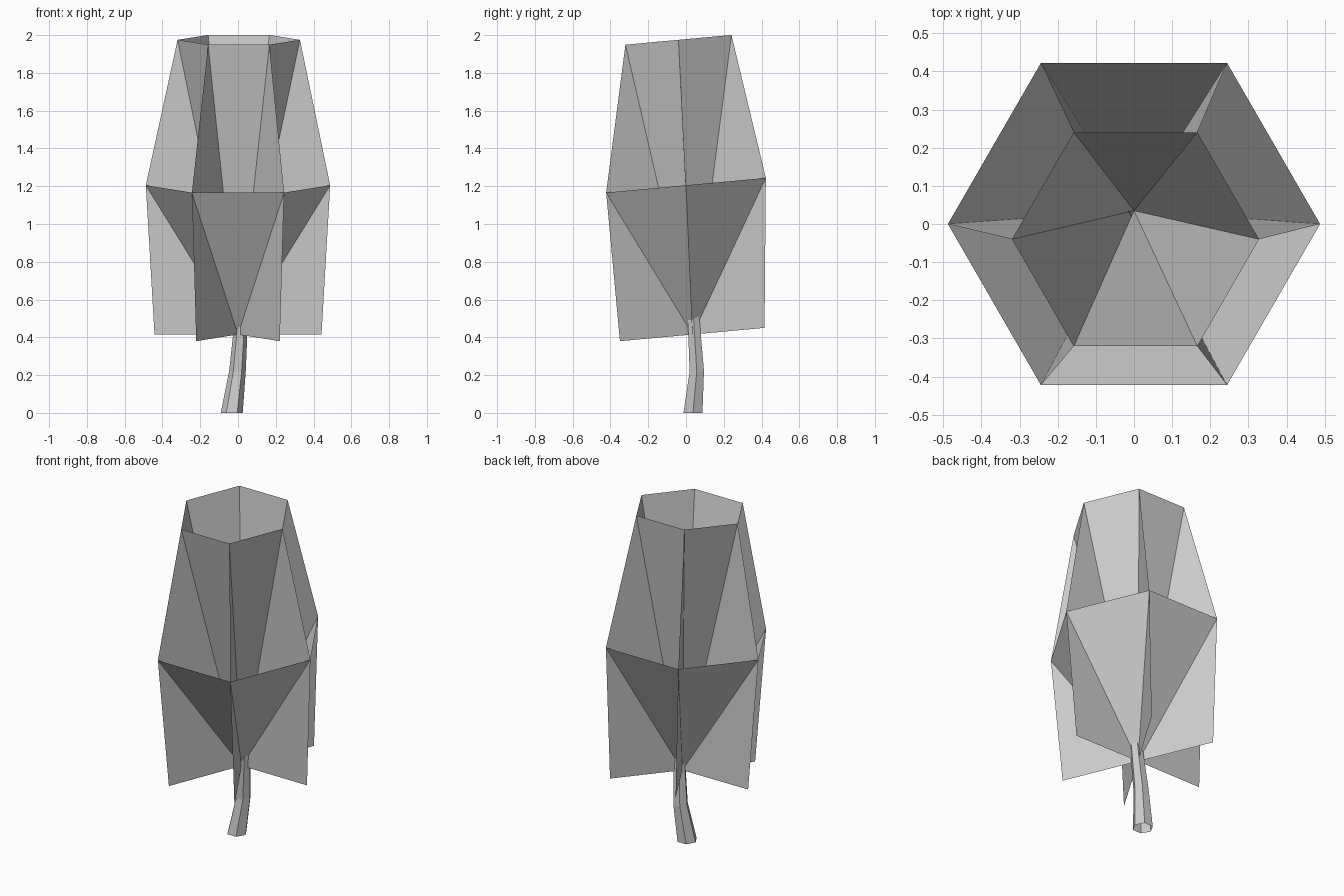
import bpy
from math import cos, sin, pi

if "Cube" in bpy.data.objects:
    bpy.data.objects.remove(bpy.data.objects["Cube"])


def ring(cx, cy, cz, r, slope):
    """Six points around a centre, tilted so z rises toward the back."""
    pts = []
    for i in range(6):
        a = i * pi / 3
        dy = r * sin(a)
        pts.append((cx + r * cos(a), cy + dy, cz + slope * dy))
    return pts


def add_mesh(name, verts, faces):
    me = bpy.data.meshes.new(name)
    me.from_pydata(verts, [], faces)
    me.update()
    ob = bpy.data.objects.new(name, me)
    bpy.context.collection.objects.link(ob)
    return ob


TILT = 0.092
apex = (0, 0.035, 0.415)
low = ring(0, 0.033, 0.415, 0.442, TILT)
mid = ring(0, 0, 1.205, 0.488, TILT)
top = ring(0.004, -0.04, 1.975, 0.324, TILT)
fan = [(0, i + 1, (i + 1) % 6 + 1) for i in range(6)]

# Open flower cups: wide short outer cone, narrow tall inner cone
add_mesh("outer_petals", [apex] + mid, fan)
add_mesh("inner_petals", [apex] + top, fan)

# Radial fins that join both cups and hang below the outer one
fin_verts, fin_faces = [], []
for a, b, c in zip(low, mid, top):
    n = len(fin_verts)
    fin_verts += [apex, a, b, c]
    fin_faces.append((n, n + 1, n + 2, n + 3))
add_mesh("petal_fins", fin_verts, fin_faces)

# Bent, tapering six-sided stem, open at both ends
sections = [(-0.033, 0.037, 0.0, 0.058, 0),
            (-0.003, 0.057, 0.22, 0.044, 0.05),
            (0.018, 0.04, 0.5, 0.035, 0.3)]
stem_verts = [p for s in sections for p in ring(*s)]
stem_faces = [(k * 6 + i, k * 6 + (i + 1) % 6, k * 6 + 6 + (i + 1) % 6, k * 6 + 6 + i)
              for k in range(2) for i in range(6)]
add_mesh("stem", stem_verts, stem_faces)
